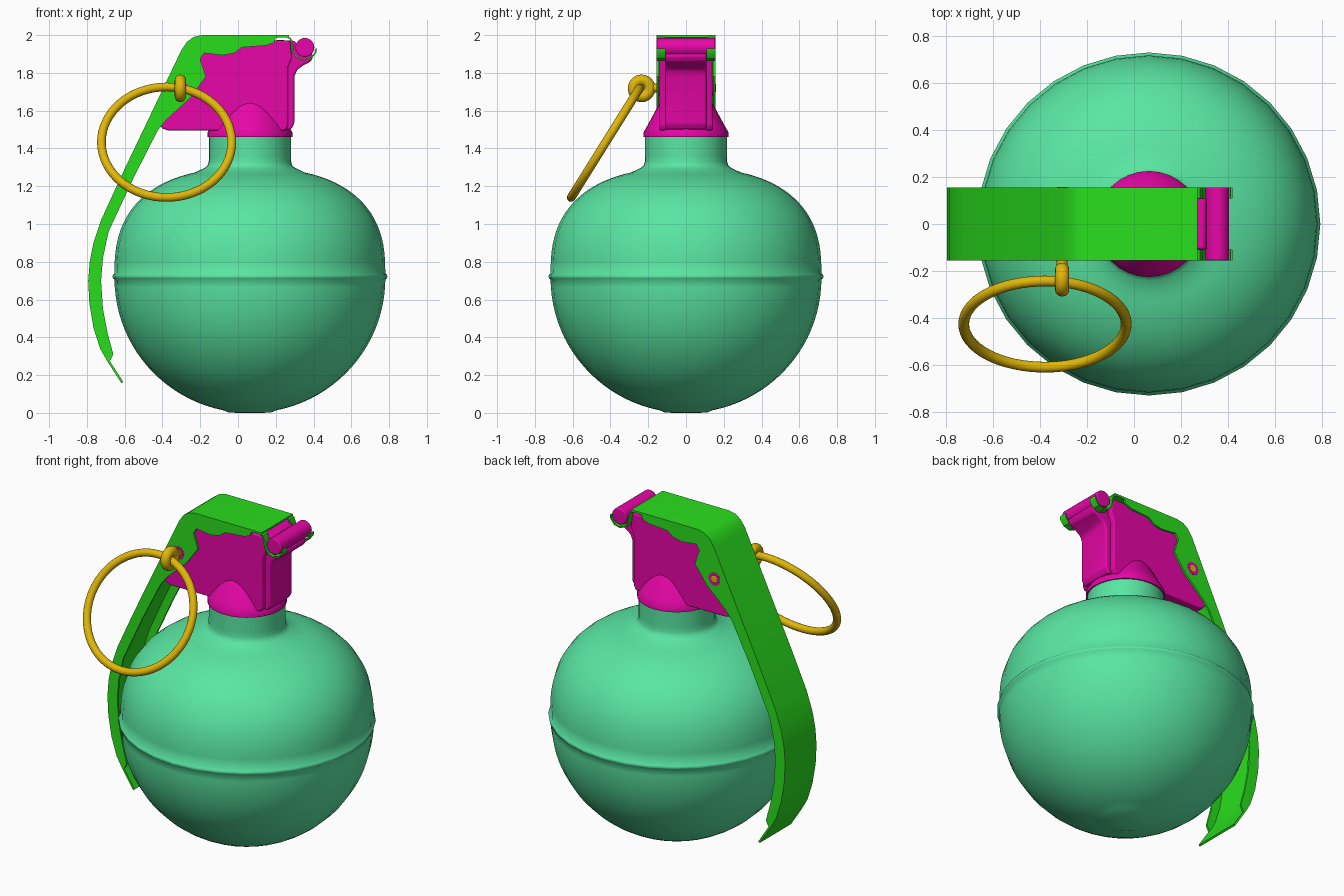
import bpy, bmesh, math
from mathutils import Vector

cube = bpy.data.objects.get("Cube")
if cube:
    bpy.data.objects.remove(cube, do_unlink=True)

CX = 0.063  # body axis


def material(name, rgb):
    m = bpy.data.materials.new(name)
    m.use_nodes = True
    m.diffuse_color = (*rgb, 1)
    m.node_tree.nodes["Principled BSDF"].inputs["Base Color"].default_value = (*rgb, 1)
    return m


mint = material("mint green", (0.1, 0.79, 0.36))
magenta = material("magenta", (0.87, 0.002, 0.42))
leaf = material("leaf green", (0.022, 0.73, 0.012))
gold = material("gold", (0.75, 0.47, 0.003))


def finish(name, bm, mat, angle=35, bevel=0):
    bmesh.ops.recalc_face_normals(bm, faces=bm.faces)
    me = bpy.data.meshes.new(name)
    bm.to_mesh(me)
    bm.free()
    ob = bpy.data.objects.new(name, me)
    bpy.context.collection.objects.link(ob)
    me.materials.append(mat)
    if bevel:
        mod = ob.modifiers.new("Bevel", 'BEVEL')
        mod.width, mod.segments, mod.limit_method = bevel, 3, 'ANGLE'
    bpy.ops.object.select_all(action='DESELECT')
    ob.select_set(True)
    bpy.context.view_layer.objects.active = ob
    bpy.ops.object.shade_smooth_by_angle(angle=math.radians(angle))
    return ob


def lathe(name, profile, mat, angle=35, steps=32):
    bm = bmesh.new()
    vs = [bm.verts.new((CX + r, 0, z)) for r, z in profile]
    es = [bm.edges.new(p) for p in zip(vs, vs[1:])]
    bmesh.ops.spin(bm, geom=vs + es, cent=(CX, 0, 0), axis=(0, 0, 1),
                   angle=math.tau, steps=steps, use_duplicate=False)
    bmesh.ops.remove_doubles(bm, verts=bm.verts, dist=0.0005)
    return finish(name, bm, mat, angle)


def prism(name, outline, y0, y1, mat, bevel=0):
    bm = bmesh.new()
    face = bm.faces.new([bm.verts.new((x, y0, z)) for x, z in outline])
    ext = bmesh.ops.extrude_face_region(bm, geom=[face])["geom"]
    bmesh.ops.translate(bm, vec=(0, y1 - y0, 0),
                        verts=[v for v in ext if isinstance(v, bmesh.types.BMVert)])
    # the starting face must survive as the closing cap
    bmesh.ops.holes_fill(bm, edges=[e for e in bm.edges if e.is_boundary])
    return finish(name, bm, mat, bevel=bevel)


def offset(path, t):
    """Path moved sideways by t, to the left of its direction."""
    pts = [Vector(p) for p in path]
    out = []
    for i, p in enumerate(pts):
        d = (pts[min(i + 1, len(pts) - 1)] - pts[max(i - 1, 0)]).normalized()
        out.append((p.x - d.y * t, p.y + d.x * t))
    return out


def sheet(name, path, t, y0, y1, mat):
    return prism(name, path + offset(path, t)[::-1], y0, y1, mat)


def rod(name, x, z, r, y0, y1, mat, bevel=0):
    ring = [(x + r * math.cos(a * math.tau / 24), z + r * math.sin(a * math.tau / 24))
            for a in range(24)]
    return prism(name, ring, y0, y1, mat, bevel)


def torus(name, loc, rot, major, minor, mat, n=64):
    bpy.ops.mesh.primitive_torus_add(location=loc, rotation=rot, major_radius=major,
                                     minor_radius=minor, major_segments=n, minor_segments=16)
    ob = bpy.context.object
    ob.name = name
    ob.data.materials.append(mat)
    bpy.ops.object.shade_smooth()


# Body: round lower bowl, slight seam, squarer upper shell, filleted neck
body = [(0, 0), (0.11, 0.001)]
for i in range(3, 24):
    a = math.radians(90 * i / 24)
    body.append((0.717 * math.sin(a), 0.712 * (1 - math.cos(a))))
body += [(0.717, 0.704), (0.725, 0.712), (0.728, 0.722), (0.725, 0.732), (0.717, 0.74)]
for i in range(1, 22):
    a = math.radians(90 * i / 24)
    body.append((0.717 * math.cos(a) ** 0.8, 0.74 + 0.557 * math.sin(a) ** 0.8))
body = [p for p in body if p[1] < 0.8 or p[0] > 0.26]
body += [(0.24, 1.297), (0.225, 1.308), (0.218, 1.33), (0.217, 1.36), (0.217, 1.47)]
lathe("body", body, mint, 50)

# Collar: cone between the neck and the fuse block
lathe("collar", [(0, 1.46), (0.225, 1.46), (0.225, 1.485), (0.205, 1.52),
                 (0.14, 1.64), (0.1, 1.68), (0, 1.68)], magenta)

# Fuse block, its front rib with the hinge arm, and the hinge pin
prism("fuse_block", [(-0.4, 1.505), (-0.37, 1.495), (0.25, 1.495), (0.265, 1.52),
                     (0.265, 1.83), (0.285, 1.88), (0.275, 1.97), (-0.19, 1.975),
                     (-0.26, 1.91), (-0.43, 1.55)], -0.14, 0.14, magenta, 0.008)
prism("hinge_arm", [(0.2, 1.5), (0.28, 1.5), (0.298, 1.53), (0.298, 1.78),
                    (0.312, 1.815), (0.345, 1.84), (0.385, 1.86), (0.4, 1.89),
                    (0.37, 1.925), (0.32, 1.935), (0.3, 1.97), (0.2, 1.975)],
      -0.108, 0.108, magenta, 0.01)
rod("hinge_pin", 0.354, 1.935, 0.05, -0.155, 0.155, magenta, 0.006)

# Lever: bent web, from the hinge over the top and down to the tip
web = [(0.27, 2.0), (-0.19, 2.0), (-0.235, 1.99), (-0.27, 1.965), (-0.3, 1.92),
       (-0.62, 1.25), (-0.725, 1.02), (-0.765, 0.9), (-0.785, 0.8), (-0.793, 0.7),
       (-0.787, 0.58), (-0.765, 0.45), (-0.73, 0.34), (-0.69, 0.27), (-0.617, 0.157)]
sheet("lever_web", web, 0.012, -0.155, 0.155, leaf)

# Lever side flanges with a wavy inner edge
inner = [(-0.675, 0.28), (-0.66, 0.31), (-0.69, 0.42), (-0.715, 0.55), (-0.725, 0.7),
         (-0.715, 0.82), (-0.685, 0.96), (-0.55, 1.25), (-0.425, 1.495), (-0.38, 1.55),
         (-0.25, 1.67), (-0.17, 1.78), (-0.185, 1.83), (-0.2, 1.87), (-0.18, 1.905),
         (-0.08, 1.893), (-0.02, 1.905), (0.02, 1.935), (0.15, 1.945), (0.19, 1.96),
         (0.2, 1.985), (0.25, 1.99)]
flange = web[:-1] + inner
hook = [(0.2, 1.999), (0.25, 1.999), (0.28, 1.985), (0.293, 1.95), (0.295, 1.915),
        (0.315, 1.885), (0.35, 1.872), (0.385, 1.882), (0.407, 1.91), (0.41, 1.93)]
for side, label in ((1, "left"), (-1, "right")):
    prism("lever_flange_" + label, flange, side * 0.143, side * 0.155, leaf)
    sheet("lever_hook_" + label, hook, -0.008, side * 0.108, side * 0.155, leaf)
    rod("pin_bushing_" + label, -0.305, 1.72, 0.04, side * 0.13, side * 0.156, magenta)

# Safety pin, its eye and the pull ring
rod("safety_pin", -0.305, 1.72, 0.023, -0.2, 0.158, gold, 0.004)
torus("pin_eye", (-0.305, -0.235, 1.718), (0, math.pi / 2, 0), 0.043, 0.03, gold, 32)
torus("pull_ring", (-0.378, -0.425, 1.433), (math.radians(58), 0, 0), 0.345, 0.023, gold)
